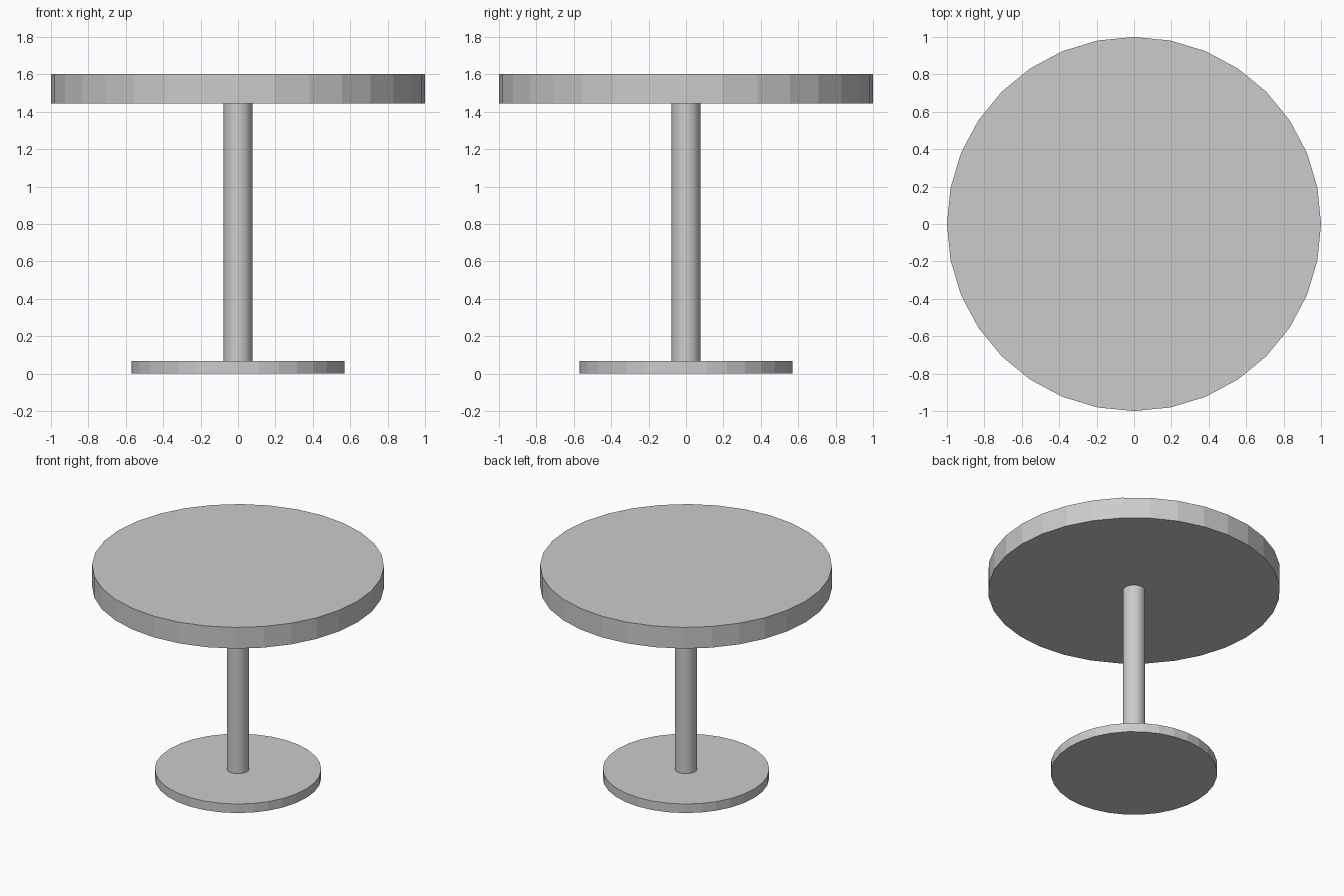
import bpy

if "Cube" in bpy.data.objects:
    bpy.data.objects.remove(bpy.data.objects["Cube"])

SIDES = 32


def disc(name, radius, z0, z1):
    """Upright flat-shaded cylinder between two heights."""
    bpy.ops.mesh.primitive_cylinder_add(
        vertices=SIDES, radius=radius, depth=z1 - z0,
        location=(0, 0, (z0 + z1) / 2))
    bpy.context.object.name = name


# Floor plate, central pole and round top
disc("base_plate", 0.57, 0.0, 0.068)
disc("pole", 0.077, 0.068, 1.443)
disc("table_top", 1.0, 1.443, 1.603)
